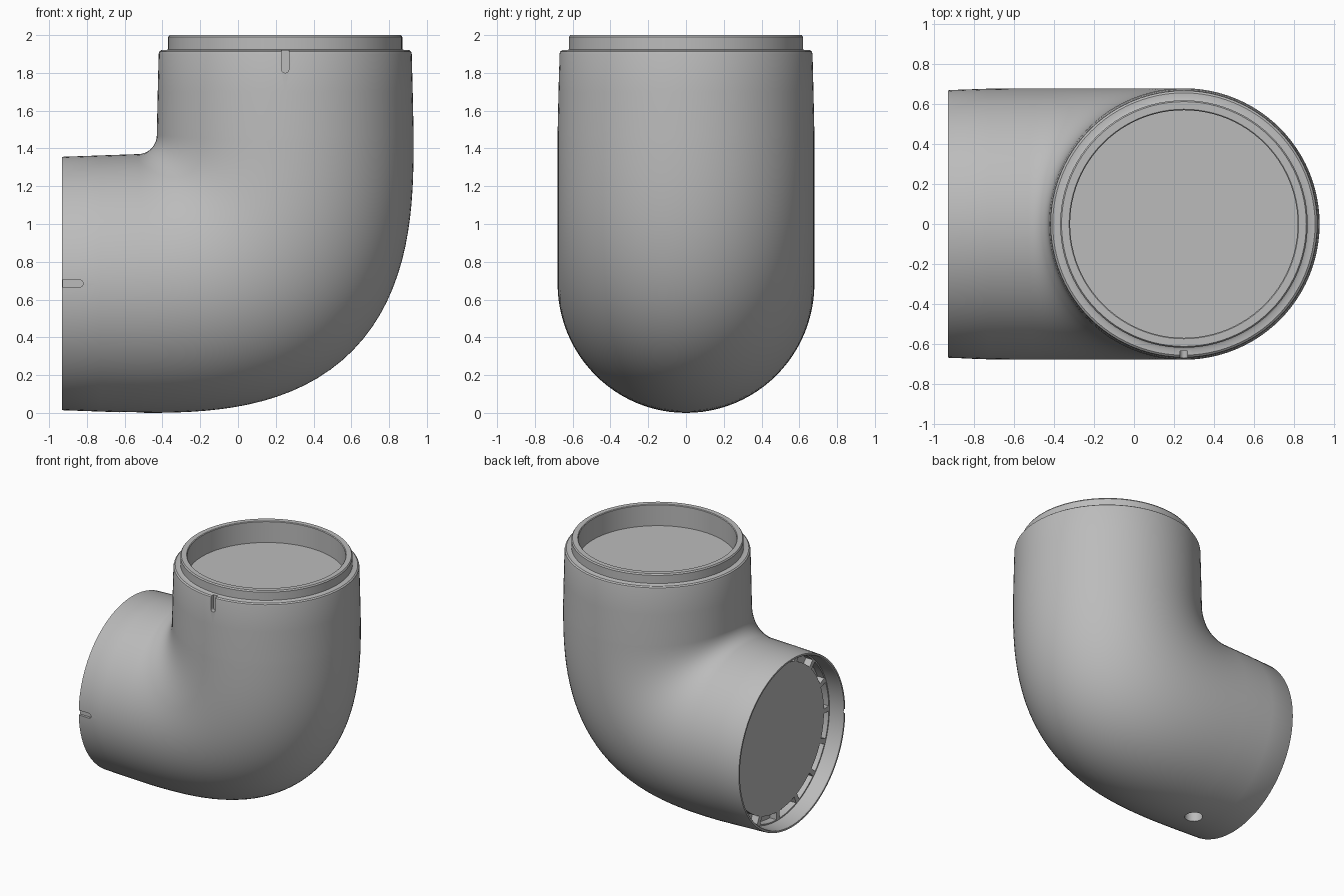
import bpy, bmesh
from math import sin, cos, pi, radians
from mathutils import Vector

cube = bpy.data.objects.get("Cube")
if cube:
    bpy.data.objects.remove(cube, do_unlink=True)

SEG = 96
PIPE_Z = 0.685      # axis height of the side socket
PIPE_X = 0.25       # axis position of the upright socket

grey = bpy.data.materials.new("plain grey")
grey.use_nodes = True
colour = (0.5, 0.5, 0.5, 1)
grey.diffuse_color = colour
grey.node_tree.nodes["Principled BSDF"].inputs["Base Color"].default_value = colour


def make_object(name, bm):
    bmesh.ops.recalc_face_normals(bm, faces=bm.faces)
    mesh = bpy.data.meshes.new(name)
    bm.to_mesh(mesh)
    bm.free()
    mesh.materials.append(grey)
    obj = bpy.data.objects.new(name, mesh)
    bpy.context.collection.objects.link(obj)
    return obj


def ring(bm, centre, out, a, b):
    """Ellipse spanned by the direction 'out' and the y axis."""
    pts = [centre + out * a * cos(t) + Vector((0, b * sin(t), 0))
           for t in (2 * pi * i / SEG for i in range(SEG))]
    return [bm.verts.new(p) for p in pts]


def prism(bm, outline, push):
    """Solid from an outline extruded along a vector."""
    face = bm.faces.new([bm.verts.new(p) for p in outline])
    moved = bmesh.ops.extrude_face_region(bm, geom=[face])["geom"]
    bmesh.ops.translate(bm, vec=push, verts=[v for v in moved if isinstance(v, bmesh.types.BMVert)])


def slot_outline(start, end, half):
    """Square-started, round-ended slot in the front plane."""
    along = (end - start).normalized()
    side = Vector((-along.z, 0, along.x))
    tip = end - along * half
    arc = [tip + (side * cos(t) + along * sin(t)) * half for t in (pi * i / 12 for i in range(13))]
    return [start + side * half] + arc + [start - side * half]


# Elbow body: one skin from the side recess, round the bend, to the top recess
bm = bmesh.new()
rings = []
down, right = Vector((0, 0, -1)), Vector((1, 0, 0))

# Side socket: (x, radius)
for x, r in [(-0.81, 0.645), (-0.925, 0.65), (-0.932, 0.655), (-0.932, 0.668),
             (-0.925, 0.671), (-0.73, 0.678)]:
    rings.append(ring(bm, Vector((x, 0, PIPE_Z)), down, r, r))

# Bend: sections fan out from a pivot at the inner corner
pivot, fillet, width, height, power = Vector((-0.53, 0, 1.47)), 0.1, 1.46, 1.47, 2.75
steps = 32
for i in range(steps + 1):
    ang = pi / 2 * i / steps
    out = Vector((sin(ang), 0, -cos(ang)))
    reach = ((sin(ang) / width) ** power + (cos(ang) / height) ** power) ** (-1 / power)
    rings.append(ring(bm, pivot + out * (fillet + reach) / 2, out, (reach - fillet) / 2, 0.68))

# Upright socket, shoulder, collar and recess: (z, radius)
for z, r in [(1.7, 0.675), (1.9, 0.67), (1.912, 0.667), (1.92, 0.657), (1.92, 0.63), (1.925, 0.62),
             (1.99, 0.62), (2.0, 0.613), (2.0, 0.575), (1.995, 0.57), (1.83, 0.57)]:
    rings.append(ring(bm, Vector((PIPE_X, 0, z)), right, r, r))

for lower, upper in zip(rings, rings[1:]):
    for i in range(SEG):
        j = (i + 1) % SEG
        bm.faces.new((lower[i], lower[j], upper[j], upper[i]))
bm.faces.new(rings[0])
bm.faces.new(rings[-1])
body = make_object("elbow_body", bm)

# Cutters: front alignment notches, drain hole and ring of slots in the side recess
bm = bmesh.new()
prism(bm, slot_outline(Vector((PIPE_X, -0.75, 1.96)), Vector((PIPE_X, -0.75, 1.8)), 0.019), Vector((0, 0.113, 0)))
prism(bm, slot_outline(Vector((-0.97, -0.75, PIPE_Z)), Vector((-0.82, -0.75, PIPE_Z)), 0.019), Vector((0, 0.097, 0)))
notches = make_object("notch_cutter", bm)

bm = bmesh.new()
prism(bm, [Vector((-0.56 + 0.065 * cos(t), 0.065 * sin(t), -0.1))
           for t in (2 * pi * i / 32 for i in range(32))], Vector((0, 0, 0.25)))
drain = make_object("drain_cutter", bm)

bm = bmesh.new()
count, inner, outer = 16, 0.575, 0.635
for k in range(count):
    sweep = [2 * pi * (k + 0.08 + 0.84 * i / 6) / count for i in range(7)]
    edge = [(outer, t) for t in sweep] + [(inner, t) for t in reversed(sweep)]
    prism(bm, [Vector((-0.85, r * cos(t), PIPE_Z + r * sin(t))) for r, t in edge], Vector((0.1, 0, 0)))
slots = make_object("slot_cutter", bm)

bpy.ops.object.select_all(action="DESELECT")
bpy.context.view_layer.objects.active = body
body.select_set(True)
for cutter in (notches, drain, slots):
    cutter.hide_render = True
    mod = body.modifiers.new(cutter.name, "BOOLEAN")
    mod.operation, mod.solver, mod.object = "DIFFERENCE", "EXACT", cutter
    bpy.ops.object.modifier_apply(modifier=mod.name)
    bpy.data.objects.remove(cutter, do_unlink=True)

bpy.ops.object.shade_smooth_by_angle(angle=radians(30))
